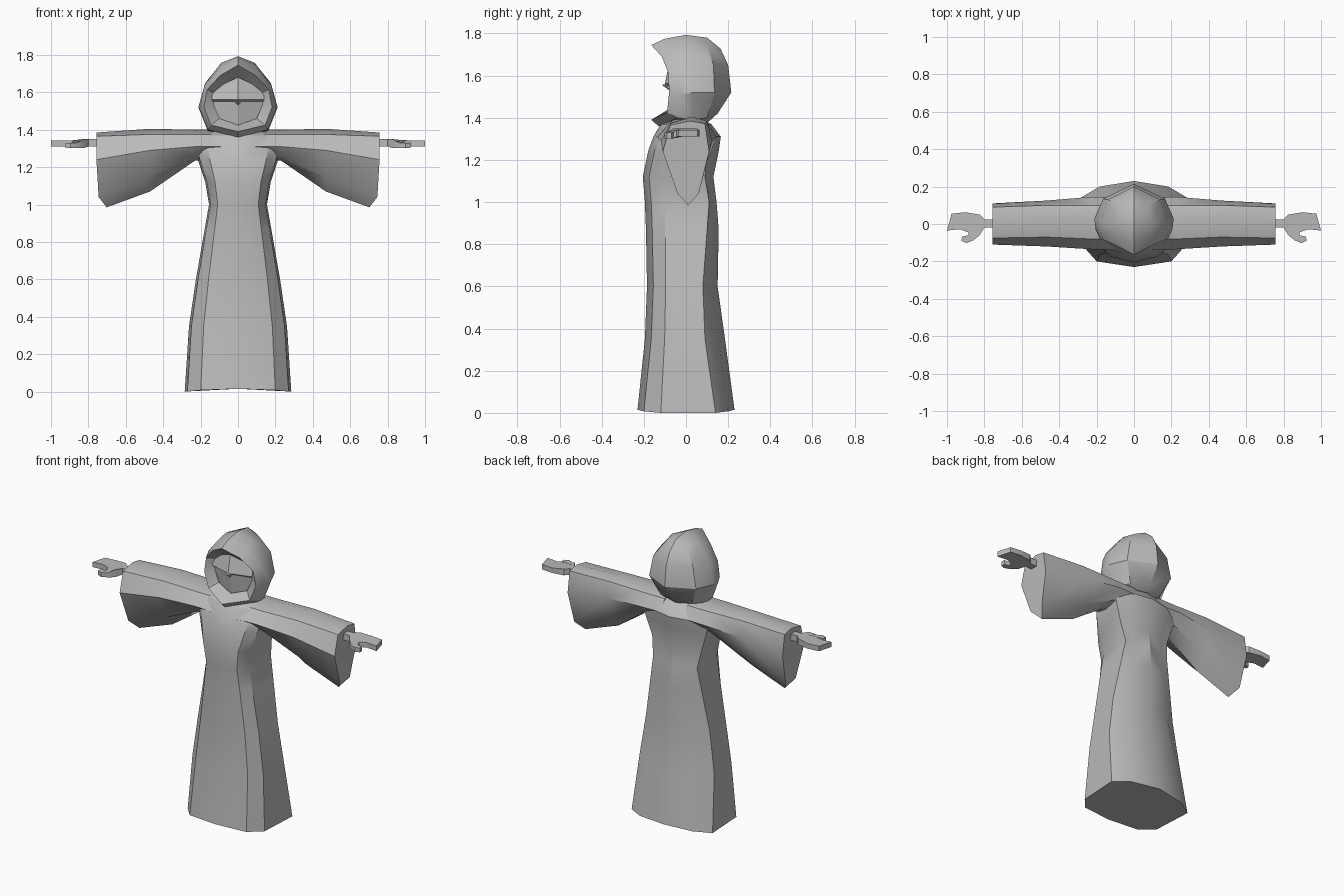
import bpy, bmesh, math

cloth = bpy.data.materials.new("plain grey")
cloth.diffuse_color = (0.5, 0.5, 0.5, 1)


def half_part(name, verts, faces, angle=30, merge=True):
    """Build the +x half of a part and mirror it across x = 0."""
    bm = bmesh.new()
    vs = [bm.verts.new(v) for v in verts]
    for f in faces:
        bm.faces.new([vs[i] for i in f])
    bmesh.ops.remove_doubles(bm, verts=bm.verts, dist=0.0005)
    geom = bm.verts[:] + bm.edges[:] + bm.faces[:]
    new = bmesh.ops.duplicate(bm, geom=geom)["geom"]
    dup = [g for g in new if isinstance(g, bmesh.types.BMVert)]
    for v in dup:
        v.co.x = -v.co.x
    bmesh.ops.reverse_faces(bm, faces=[g for g in new if isinstance(g, bmesh.types.BMFace)])
    if merge:
        bmesh.ops.remove_doubles(bm, verts=bm.verts, dist=0.0005)
    bmesh.ops.recalc_face_normals(bm, faces=bm.faces)
    me = bpy.data.meshes.new(name)
    bm.to_mesh(me)
    bm.free()
    me.materials.append(cloth)
    ob = bpy.data.objects.new(name, me)
    bpy.context.collection.objects.link(ob)
    bpy.ops.object.select_all(action='DESELECT')
    ob.select_set(True)
    bpy.context.view_layer.objects.active = ob
    bpy.ops.object.shade_smooth_by_angle(angle=math.radians(angle))
    return ob


def loft(rows, closed=False, cap_start=False, cap_end=False):
    """Join rows of equal length with quads."""
    n = len(rows[0])
    verts = [p for r in rows for p in r]
    faces = []
    for i in range(len(rows) - 1):
        for j in range(n if closed else n - 1):
            k = (j + 1) % n
            faces.append((i * n + j, i * n + k, (i + 1) * n + k, (i + 1) * n + j))
    if cap_start:
        faces.append(tuple(range(n)))
    if cap_end:
        faces.append(tuple(range(len(verts) - n, len(verts))))
    return verts, faces


# Robe body: height, half width, front, back, rear side corner
body = [(0.00, .285, -.23, .23, .14), (0.35, .262, -.195, .185, .09),
        (0.60, .225, -.185, .15, .08), (0.87, .178, -.19, .155, .10),
        (1.00, .155, -.195, .145, .11), (1.12, .175, -.205, .13, .09),
        (1.24, .215, -.18, .155, .10), (1.31, .23, -.155, .165, .10),
        (1.37, .20, -.12, .12, .07), (1.40, .11, -.07, .06, .04)]
rows = []
for z, w, yf, yb, ys in body:
    lift = 0.015 if z == 0 else 0
    rows.append([(0, yf, z + lift), (w * .7, yf + .03, z + lift / 2), (w * .95, yf * .52, z),
                 (w, ys, z), (w * .65, yb - .03, z + lift / 2), (0, yb, z + lift)])
half_part("robe", *loft(rows, cap_start=True, cap_end=True))

# Wide hanging sleeves: rings of (y, z), with the cuff slanting inward below
sections = [
    (.08, [(.03, 1.40), (.10, 1.38), (.14, 1.31), (.09, 1.27), (0, 1.25), (-.08, 1.27), (-.14, 1.31), (-.08, 1.375)]),
    (.23, [(.03, 1.40), (.10, 1.38), (.145, 1.31), (.09, 1.25), (0, 1.235), (-.08, 1.25), (-.135, 1.31), (-.08, 1.375)]),
    (.47, [(.03, 1.405), (.10, 1.385), (.125, 1.29), (.08, 1.14), (.01, 1.07), (-.06, 1.14), (-.12, 1.29), (-.07, 1.375)]),
    (.757, [(.02, 1.385), (.09, 1.372), (.11, 1.24), (.06, 1.04), (.01, .985), (-.04, 1.04), (-.11, 1.24), (-.075, 1.365)])]
cuff = [0, 0, 0, .012, .055, .012, 0, 0]
rows = [[(x - (cuff[i] if x > .7 else 0), y, z) for i, (y, z) in enumerate(ring)]
        for x, ring in sections]
half_part("sleeves", *loft(rows, True, True, True), merge=False)

# Hands: a mitten outline with thumb, thickened
outline = [(.74, .025), (.80, .025), (.825, .05), (.90, .063), (.975, .055), (1.0, -.035),
           (.93, -.028), (.885, -.045), (.885, -.06), (.92, -.068), (.922, -.09),
           (.895, -.102), (.86, -.088), (.825, -.06), (.80, -.02), (.74, -.02)]
low = [(x, y, 1.31 - (.008 if y < -.05 else 0)) for x, y in outline]
high = [(x, y, 1.35 if x < .83 else (1.33 if y < -.05 else 1.342)) for x, y in outline]
half_part("hands", *loft([low, high], True, True, True), angle=20, merge=False)

# Hood: rows from the inner lip over the rim to the back spine
hood = [
    [(0, -.09, 1.68), (.075, -.06, 1.645), (.13, -.045, 1.60), (.13, -.045, 1.53), (.10, -.05, 1.46), (0, -.075, 1.425)],
    [(0, -.165, 1.745), (.095, -.115, 1.69), (.165, -.085, 1.615), (.182, -.08, 1.52), (.145, -.09, 1.425), (0, -.165, 1.39)],
    [(0, -.10, 1.775), (.10, -.06, 1.73), (.18, -.04, 1.635), (.205, -.03, 1.51), (.16, -.04, 1.40), (0, -.13, 1.36)],
    [(0, 0, 1.793), (.09, .01, 1.757), (.175, .02, 1.65), (.212, .03, 1.52), (.16, .03, 1.39), (0, 0, 1.36)],
    [(0, .10, 1.78), (.075, .10, 1.745), (.14, .13, 1.65), (.165, .135, 1.52), (.11, .10, 1.40), (0, .06, 1.36)],
    [(0, .155, 1.735), (0, .165, 1.725), (0, .20, 1.65), (0, .215, 1.52), (0, .15, 1.42), (0, .10, 1.375)]]
half_part("hood", *loft(hood), angle=32)

# Face set back in the hood: upper panel, brow ledge and lower panel
face = [(0, -.075, 1.685), (.10, -.045, 1.64), (.14, -.04, 1.60), (.14, -.06, 1.562),
        (0, -.10, 1.562), (.14, -.045, 1.55), (0, -.08, 1.55), (.13, -.035, 1.51),
        (.10, -.04, 1.45), (0, -.065, 1.42)]
half_part("face", face, [(0, 1, 2, 3, 4), (4, 3, 5, 6), (6, 5, 7, 8, 9)], angle=15)

# Small pointed nose under the brow
nose = [(0, -.115, 1.556), (.03, -.085, 1.562), (0, -.08, 1.53), (0, -.07, 1.565)]
half_part("nose", nose, [(0, 2, 1), (0, 1, 3)], angle=10)
